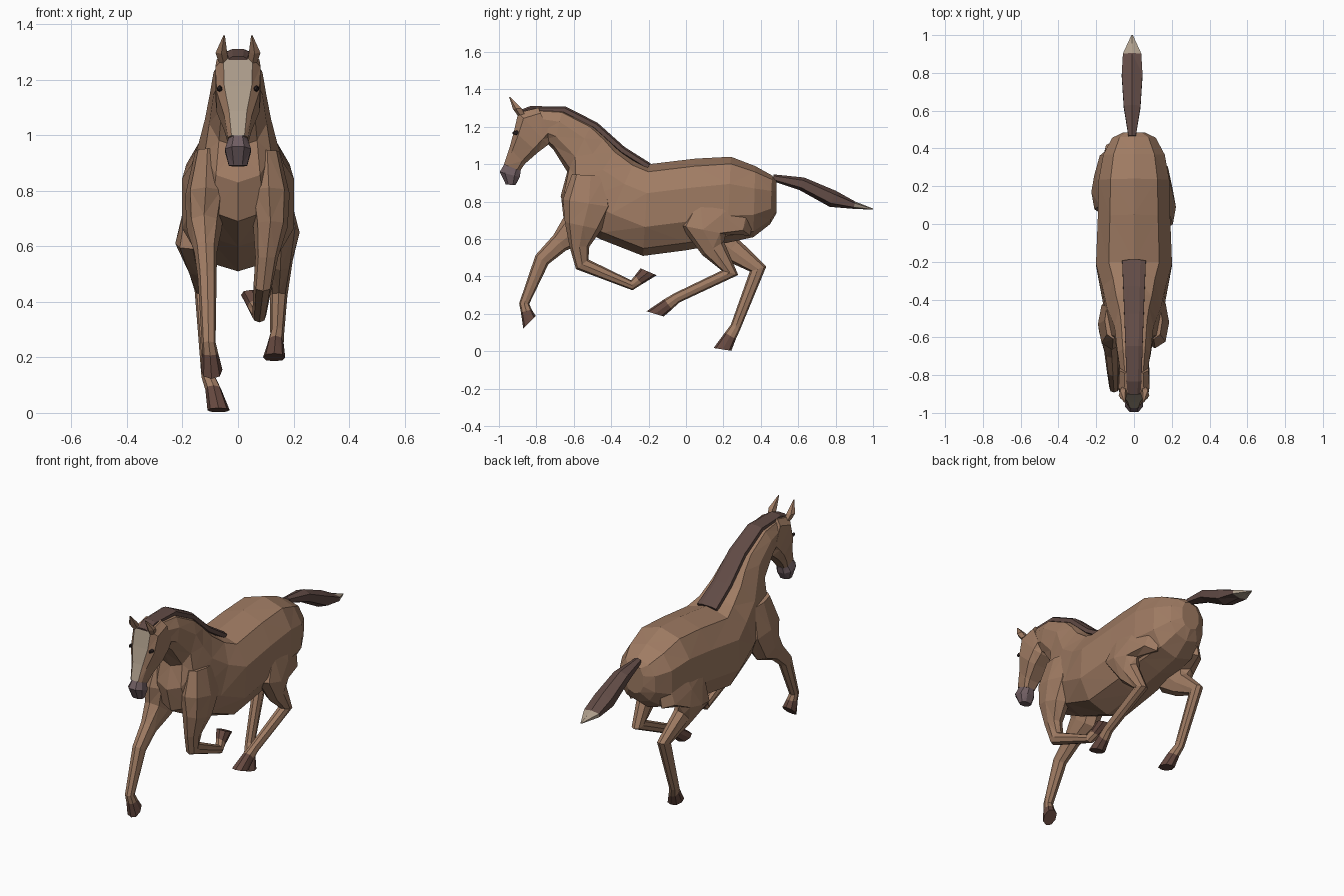
import bpy, bmesh
from math import sin, cos, pi, copysign, radians
from mathutils import Vector

if "Cube" in bpy.data.objects:
    bpy.data.objects.remove(bpy.data.objects["Cube"])


def material(name, *rgb):
    m = bpy.data.materials.new(name)
    m.diffuse_color = (*rgb, 1)
    m.use_nodes = True
    m.node_tree.nodes["Principled BSDF"].inputs["Base Color"].default_value = m.diffuse_color
    return m


COAT = material("coat", 0.35, 0.20, 0.125)
DARK = material("dark_hair", 0.12, 0.07, 0.06)
HOOF = material("hoof", 0.13, 0.065, 0.05)
NOSE = material("nose", 0.16, 0.11, 0.12)
PALE = material("pale", 0.42, 0.34, 0.26)
BLACK = material("eye_dark", 0.03, 0.02, 0.02)


def loft(name, rings, mat, sides=8, box=0.85, turn=0.0, stripe=None):
    """Skin over rings: (edge y, edge z, opposite y, opposite z, half width, optional x).
    A stripe material colours the facets along the upper edge."""
    bm = bmesh.new()
    loops = []
    for y1, z1, y2, z2, w, *x in rings:
        a, b = Vector((0, y1, z1)), Vector((0, y2, z2))
        mid = (a + b) / 2 + Vector((x[0] if x else 0, 0, 0))
        loop = []
        for i in range(sides):
            t = 2 * pi * (i + turn) / sides
            c, s = [copysign(abs(v) ** box, v) for v in (cos(t), sin(t))]
            loop.append(bm.verts.new(mid + (a - b) / 2 * c + Vector((w * s, 0, 0))))
        loops.append(loop)
    for k, (p, q) in enumerate(zip(loops, loops[1:])):
        for i in range(sides):
            j = (i + 1) % sides
            f = bm.faces.new((p[i], p[j], q[j], q[i]))
            f.material_index = int(bool(stripe) and j == 0 and k > 0)
    bm.faces.new(loops[0])
    bm.faces.new(loops[-1])
    bmesh.ops.triangulate(bm, faces=[f for f in bm.faces if len(f.verts) == 4])
    bmesh.ops.recalc_face_normals(bm, faces=bm.faces)
    me = bpy.data.meshes.new(name)
    bm.to_mesh(me)
    bm.free()
    me.materials.append(mat)
    if stripe:
        me.materials.append(stripe)
    ob = bpy.data.objects.new(name, me)
    bpy.context.collection.objects.link(ob)
    return ob


def along(path, depths, widths, xs, end_angle=None):
    """Rings square to a y-z path; corners are mitred, the last ring may be tilted."""
    pts = [Vector(p) for p in path]
    rings = []
    for i, p in enumerate(pts):
        t = Vector((0, 0))
        if i > 0:
            t += (p - pts[i - 1]).normalized()
        if i < len(pts) - 1:
            t += (pts[i + 1] - p).normalized()
        n = Vector((t.y, -t.x)).normalized()
        if end_angle is not None and i == len(pts) - 1:
            n = Vector((cos(radians(end_angle)), sin(radians(end_angle))))
        a, b = p + n * depths[i], p - n * depths[i]
        rings.append((*a, *b, widths[i], xs[i]))
    return rings


# Trunk and neck, rump to poll
loft("body", [
    (0.485, 0.91, 0.485, 0.74, 0.06), (0.46, 0.94, 0.45, 0.68, 0.12),
    (0.37, 0.99, 0.36, 0.61, 0.17), (0.24, 1.04, 0.22, 0.58, 0.195),
    (0.05, 1.03, 0.0, 0.54, 0.20), (-0.20, 1.0, -0.23, 0.51, 0.21),
    (-0.27, 1.03, -0.46, 0.60, 0.175), (-0.36, 1.10, -0.63, 0.69, 0.148),
    (-0.42, 1.16, -0.67, 0.83, 0.125), (-0.50, 1.22, -0.635, 0.96, 0.108),
    (-0.66, 1.295, -0.71, 1.08, 0.092), (-0.80, 1.30, -0.75, 1.12, 0.075)],
    COAT, sides=10)

# Head with pale blaze, then muzzle
loft("head", [
    (-0.79, 1.305, -0.72, 1.14, 0.08), (-0.90, 1.28, -0.735, 1.10, 0.085),
    (-0.922, 1.18, -0.79, 1.06, 0.08), (-0.945, 1.09, -0.86, 1.0, 0.052),
    (-0.975, 1.0, -0.885, 0.965, 0.038)], COAT, box=0.5, turn=0.5, stripe=PALE)
loft("muzzle", [
    (-0.975, 1.0, -0.88, 0.965, 0.036), (-1.0, 0.96, -0.885, 0.93, 0.05),
    (-0.965, 0.892, -0.91, 0.888, 0.035)], NOSE, turn=0.5)

# Ears and eyes on both sides
for side, s in (("left", 1), ("right", -1)):
    loft(side + "_ear", [
        (-0.90, 1.26, -0.86, 1.27, 0.018, s * 0.052),
        (-0.925, 1.295, -0.875, 1.30, 0.022, s * 0.06),
        (-0.946, 1.36, -0.938, 1.358, 0.003, s * 0.05)], COAT, sides=5)
    bpy.ops.mesh.primitive_ico_sphere_add(subdivisions=1, radius=1, location=(s * 0.066, -0.905, 1.168))
    eye = bpy.context.object
    eye.name = side + "_eye"
    eye.scale = (0.012, 0.026, 0.012)
    eye.data.materials.append(BLACK)

# Mane along the crest
crest = [(-0.20, 0.987), (-0.34, 1.075), (-0.485, 1.205), (-0.65, 1.289), (-0.83, 1.29), (-0.895, 1.265)]
loft("mane", along(crest, [0.022] * 6, [0.066 - 0.006 * i for i in range(6)], [0] * 6),
     DARK, box=0.7, turn=0.5)

# Tail with pale tip
tail = along([(0.465, 0.928), (0.62, 0.895), (0.785, 0.815), (0.90, 0.781), (1.0, 0.76)],
             (0.018, 0.036, 0.046, 0.02, 0.003), (0.022, 0.05, 0.062, 0.055, 0.004), [-0.01] * 5)
loft("tail", tail[:-1], DARK, sides=6)
loft("tail_tip", tail[-2:], PALE, sides=6)

# Legs: shared girth per pair, own joints; the pastern sits between fetlock and sole
HIND = ((0.14, 0.19, 0.125, 0.068, 0.046, 0.028, 0.034, 0.048),
        (0.05, 0.074, 0.064, 0.045, 0.031, 0.025, 0.029, 0.040))
FRONT = ((0.10, 0.14, 0.10, 0.053, 0.042, 0.027, 0.030, 0.047),
         (0.045, 0.075, 0.062, 0.041, 0.034, 0.025, 0.029, 0.039))


def leg(name, girth, x_top, x_mid, x_foot, joints, sole_angle):
    fetlock, sole = Vector(joints[-2]), Vector(joints[-1])
    path = joints[:-1] + [fetlock.lerp(sole, 0.4), sole]
    xs = [x_top + (x_mid - x_top) * i / 2 if i < 2 else x_mid + (x_foot - x_mid) * (i - 2) / 5
          for i in range(8)]
    rings = along(path, *girth, xs, sole_angle)
    loft(name + "_leg", rings[:-1], COAT)
    loft(name + "_hoof", rings[-2:], HOOF)


leg("left_hind", HIND, 0.09, 0.158, 0.13,
    [(0.25, 0.89), (0.19, 0.73), (0.09, 0.65), (0.145, 0.55), (0.235, 0.42),
     (-0.05, 0.285), (-0.165, 0.20)], 163)
leg("right_hind", HIND, -0.09, -0.162, -0.07,
    [(0.27, 0.89), (0.23, 0.72), (0.17, 0.61), (0.24, 0.545), (0.385, 0.44),
     (0.265, 0.13), (0.195, 0.01)], 171)
leg("left_front", FRONT, 0.105, 0.117, 0.05,
    [(-0.51, 0.94), (-0.52, 0.79), (-0.55, 0.67), (-0.57, 0.56), (-0.555, 0.465),
     (-0.29, 0.353), (-0.20, 0.425)], -23)
leg("right_front", FRONT, -0.11, -0.122, -0.095,
    [(-0.51, 0.94), (-0.53, 0.78), (-0.575, 0.655), (-0.675, 0.58), (-0.77, 0.49),
     (-0.865, 0.255), (-0.837, 0.156)], 225)
